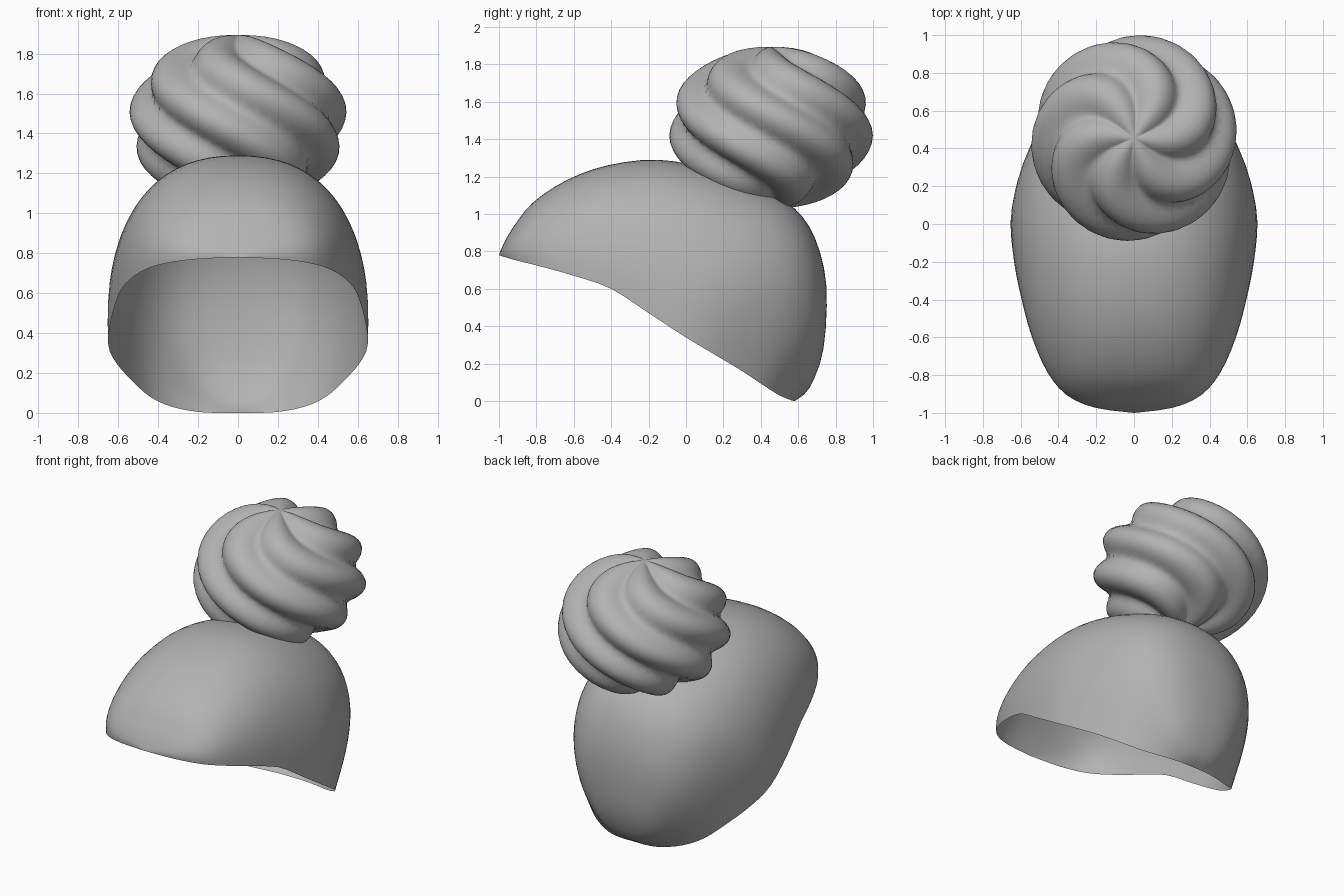
import bpy, bmesh, math
from math import sin, cos, pi, radians

if "Cube" in bpy.data.objects:
    bpy.data.objects.remove(bpy.data.objects["Cube"])

grey = bpy.data.materials.new("soft grey")
grey.diffuse_color = (0.45, 0.45, 0.45, 1)
grey.use_nodes = True
grey.node_tree.nodes["Principled BSDF"].inputs["Base Color"].default_value = grey.diffuse_color


def lattice(name, rows, closed):
    """Skin a list of equal-length point rows into one smooth object."""
    bm = bmesh.new()
    grid = [[bm.verts.new(p) for p in row] for row in rows]
    n = len(rows[0])
    for a, b in zip(grid, grid[1:]):
        for i in range(n if closed else n - 1):
            j = (i + 1) % n
            bm.faces.new((a[i], a[j], b[j], b[i]))
    bmesh.ops.remove_doubles(bm, verts=bm.verts, dist=0.0005)
    bmesh.ops.recalc_face_normals(bm, faces=bm.faces)
    mesh = bpy.data.meshes.new(name)
    bm.to_mesh(mesh)
    bm.free()
    mesh.materials.append(grey)
    mesh.shade_smooth()
    obj = bpy.data.objects.new(name, mesh)
    bpy.context.collection.objects.link(obj)
    return obj


def spline(points, steps):
    """Catmull-Rom through tuples of any length."""
    pts = [points[0]] + points + [points[-1]]
    out = []
    for p0, p1, p2, p3 in zip(pts, pts[1:], pts[2:], pts[3:]):
        for k in range(steps):
            t = k / steps
            out.append(tuple(
                0.5 * (2 * b + (c - a) * t + (2 * a - 5 * b + 4 * c - d) * t * t
                       + (3 * b - a - 3 * c + d) * t ** 3)
                for a, b, c, d in zip(p0, p1, p2, p3)))
    return out + [points[-1]]


# Open cap: arches fanned along the rim.
# Each station: rim y, rim z, crown y, crown z, half width, side bulge
STATIONS = [
    (-1.00, 0.78, -1.00, 0.78, 0.00, 0.00),
    (-0.97, 0.77, -0.98, 0.83, 0.21, 0.00),
    (-0.90, 0.75, -0.93, 0.92, 0.36, 0.00),
    (-0.78, 0.72, -0.82, 1.06, 0.46, 0.00),
    (-0.60, 0.67, -0.64, 1.18, 0.54, 0.00),
    (-0.40, 0.60, -0.42, 1.26, 0.595, 0.005),
    (-0.20, 0.47, -0.15, 1.29, 0.635, 0.015),
    (0.00, 0.34, 0.13, 1.24, 0.65, 0.03),
    (0.15, 0.25, 0.40, 1.14, 0.61, 0.05),
    (0.30, 0.16, 0.58, 1.03, 0.53, 0.07),
    (0.42, 0.08, 0.69, 0.87, 0.44, 0.08),
    (0.50, 0.03, 0.75, 0.62, 0.33, 0.08),
    (0.56, 0.005, 0.735, 0.28, 0.20, 0.05),
    (0.58, 0.00, 0.66, 0.07, 0.09, 0.02),
    (0.58, 0.00, 0.58, 0.00, 0.00, 0.00),
]
POWER, ARCH = 2 / 2.3, 36
cap_rows = []
for ry, rz, ty, tz, w, bulge in spline(STATIONS, 3):
    row = []
    for i in range(ARCH + 1):
        t = pi * i / ARCH
        c, s = cos(t), max(sin(t), 0.0)
        lift = s ** POWER
        x = math.copysign(abs(c) ** POWER, c) * w + bulge * sin(2 * t)
        row.append((x, ry + (ty - ry) * lift, max(rz + (tz - rz) * lift, 0)))
    cap_rows.append(row)
lattice("hair_cap", cap_rows, closed=False)

# Bun: flattened ball with six spiral lobes pinched together at the top
SEG, RINGS, LOBES = 96, 32, 6
bun_rows = []
for k in range(RINGS + 1):
    th = pi * k / RINGS
    ring = 0.0 if k in (0, RINGS) else sin(th) ** 0.87
    row = []
    for i in range(SEG):
        a = 2 * pi * i / SEG
        wave = cos(LOBES / 2 * (a + 1.45 * cos(th) - radians(15.5)))
        dent = 0.16 * (1 - (wave * wave + 0.01) ** 0.5)
        r = 0.548 * ring * (1 - dent)
        z = 0.432 * cos(th) * (1 - dent * min(1, 2 * sin(th)))
        row.append((r * cos(a), 0.455 + r * sin(a), 1.462 + z))
    bun_rows.append(row)
lattice("twisted_bun", bun_rows, closed=True)
